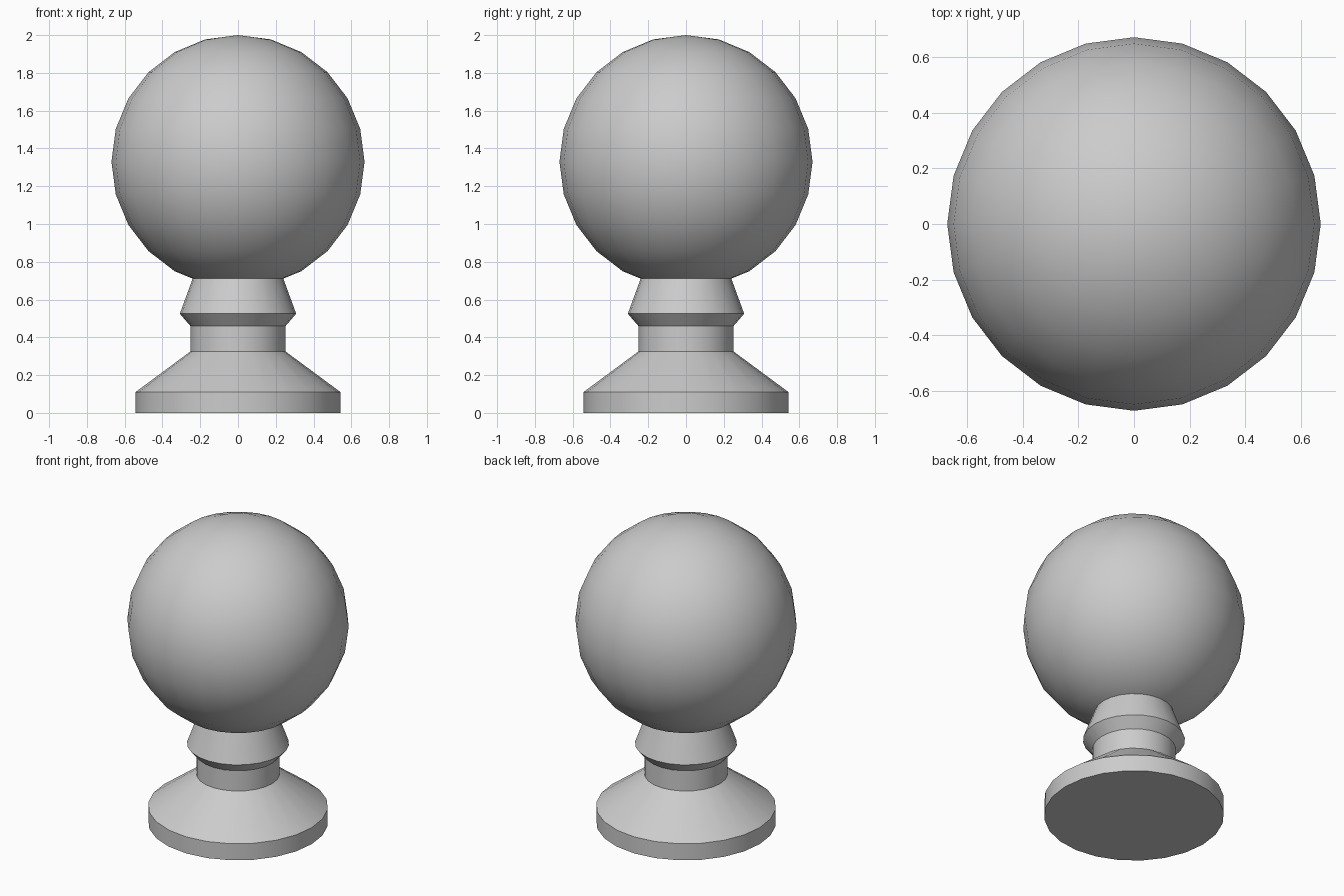
import bpy, bmesh, math

if "Cube" in bpy.data.objects:
    bpy.data.objects.remove(bpy.data.objects["Cube"])

SIDES = 24


def lathe(name, profile, cap_bottom=False):
    """Revolve an (r, z) profile, listed bottom to top, around the z axis."""
    bm = bmesh.new()
    rings = []
    for r, z in profile:
        if r < 1e-5:
            rings.append([bm.verts.new((0, 0, z))] * SIDES)
        else:
            rings.append([bm.verts.new((r * math.cos(2 * math.pi * i / SIDES),
                                        r * math.sin(2 * math.pi * i / SIDES), z))
                          for i in range(SIDES)])
    for low, high in zip(rings, rings[1:]):
        for i in range(SIDES):
            j = (i + 1) % SIDES
            corners = [low[i], low[j], high[j], high[i]]
            bm.faces.new(list(dict.fromkeys(corners)))
    if cap_bottom:
        bm.faces.new(rings[0][::-1])
    mesh = bpy.data.meshes.new(name)
    bm.to_mesh(mesh)
    bm.free()
    ob = bpy.data.objects.new(name, mesh)
    bpy.context.collection.objects.link(ob)
    bpy.ops.object.select_all(action='DESELECT')
    ob.select_set(True)
    bpy.context.view_layer.objects.active = ob
    bpy.ops.object.shade_smooth_by_angle(angle=math.radians(20))
    return ob


# Flared foot, stem and collar, turned as one piece
lathe("pedestal", [(0.543, 0), (0.543, 0.11), (0.252, 0.325), (0.252, 0.46),
                   (0.308, 0.525), (0.24, 0.711)], cap_bottom=True)

# Ball, trimmed open where it meets the collar
R, CZ = 0.67, 1.33
arc = [(R * math.cos(math.radians(a)), CZ + R * math.sin(math.radians(a)))
       for a in range(-60, 91, 15)]
lathe("ball", [(0.24, 0.711)] + arc)
